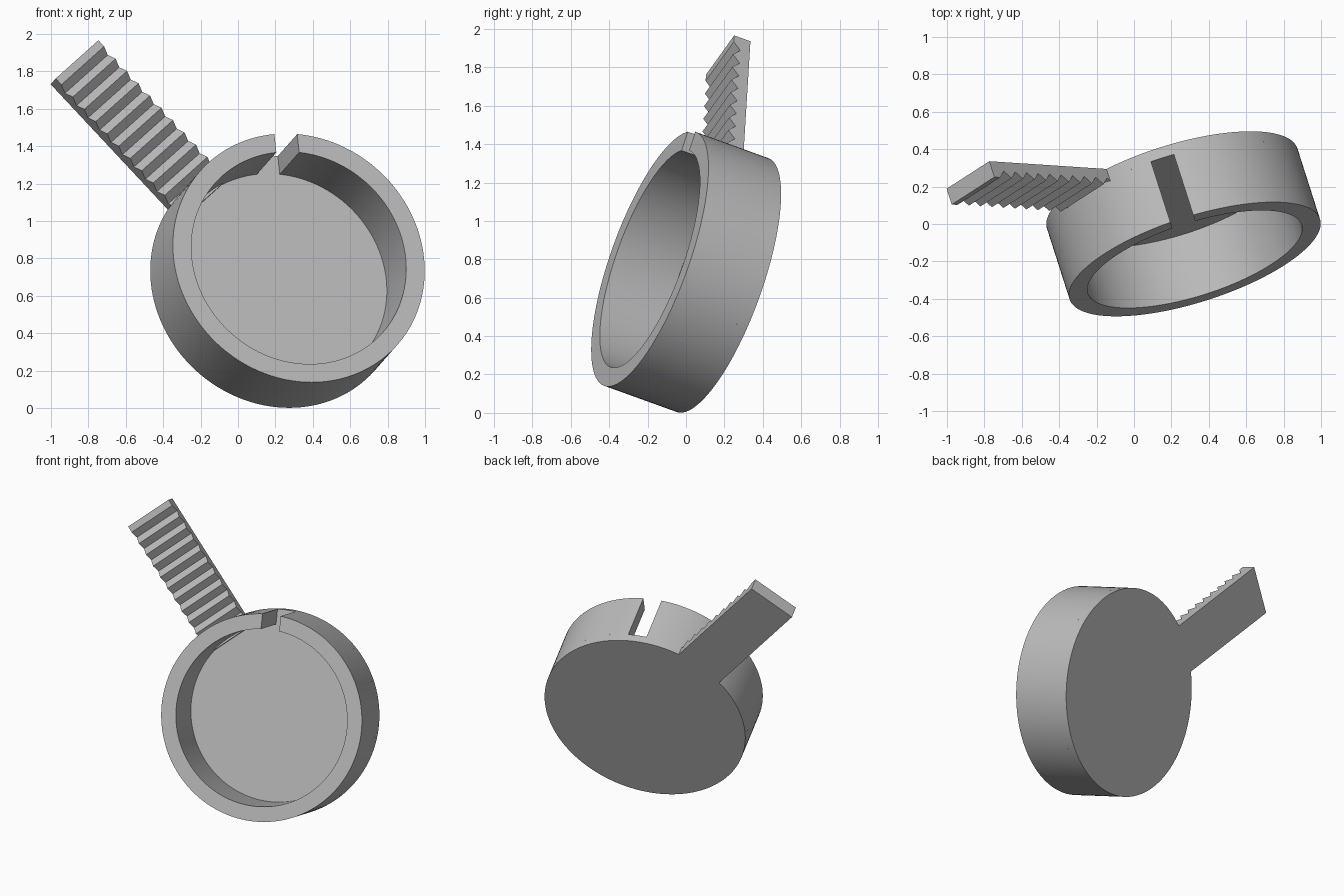
import bpy, bmesh, math
from mathutils import Matrix, Vector

cube = bpy.data.objects.get("Cube")
if cube:
    bpy.data.objects.remove(cube, do_unlink=True)

# Main sizes
R_OUT, R_IN = 0.703, 0.60
HEIGHT, FLOOR = 0.42, 0.06
SLOT_HALF = 0.064
ARM_WIDTH, ARM_THICK, ARM_TIP, ARM_ROOT = 0.34, 0.094, 1.6, 0.585
PITCH, TOOTH_DEPTH, TEETH = 0.09, 0.04, 10
SEGMENTS = 128

# Tilted frame: local z is the cup axis, local y points to the slot
axis = Vector((0.288, -0.9, 0.325)).normalized()
side = Vector((0, 0, 1)).cross(axis).normalized()
up = axis.cross(side)
frame = Matrix((side, up, axis)).transposed().to_4x4()
frame.translation = (0.204, 0.19, 0.666)

grey = bpy.data.materials.new("plain grey")
grey.use_nodes = True
grey.diffuse_color = (0.5, 0.5, 0.5, 1)
grey.node_tree.nodes["Principled BSDF"].inputs["Base Color"].default_value = (0.5, 0.5, 0.5, 1)


def finish(name, bm, matrix):
    bmesh.ops.recalc_face_normals(bm, faces=bm.faces)
    mesh = bpy.data.meshes.new(name)
    bm.to_mesh(mesh)
    bm.free()
    mesh.materials.append(grey)
    obj = bpy.data.objects.new(name, mesh)
    bpy.context.collection.objects.link(obj)
    obj.matrix_world = matrix
    bpy.ops.object.select_all(action='DESELECT')
    obj.select_set(True)
    bpy.context.view_layer.objects.active = obj
    bpy.ops.object.shade_smooth_by_angle(angle=math.radians(30))
    return obj


# Round floor plate
bm = bmesh.new()
bmesh.ops.create_cone(bm, cap_ends=True, segments=SEGMENTS, radius1=R_OUT, radius2=R_OUT,
                      depth=FLOOR, matrix=Matrix.Translation((0, 0, FLOOR / 2)))
finish("cup_floor", bm, frame)

# Ring wall, left open at the parallel-sided slot
bm = bmesh.new()
section = [(R_OUT, FLOOR), (R_OUT, HEIGHT), (R_IN, HEIGHT), (R_IN, FLOOR)]
rings = []
for i in range(SEGMENTS + 1):
    ring = []
    for r, z in section:
        gap = math.asin(SLOT_HALF / r)
        a = gap + (math.tau - 2 * gap) * i / SEGMENTS
        ring.append(bm.verts.new((r * math.sin(a), r * math.cos(a), z)))
    rings.append(ring)
for p, q in zip(rings, rings[1:]):
    for j in range(4):
        k = (j + 1) % 4
        bm.faces.new((p[j], p[k], q[k], q[j]))
bm.faces.new(rings[0])
bm.faces.new(rings[-1])
finish("cup_wall", bm, frame)

# Toothed arm: side profile extruded across its width
profile = [(ARM_ROOT, 0), (ARM_TIP, 0), (ARM_TIP, ARM_THICK)]
for i in range(TEETH):
    valley = ARM_TIP - PITCH * (i + 1)
    profile.append((valley + PITCH / 2, ARM_THICK))
    profile.append((valley, ARM_THICK - TOOTH_DEPTH))
profile += [(valley - PITCH / 2, ARM_THICK), (ARM_ROOT, ARM_THICK)]
bm = bmesh.new()
outline = bm.faces.new([bm.verts.new((x, -ARM_WIDTH / 2, z)) for x, z in profile])
extruded = bmesh.ops.extrude_face_region(bm, geom=[outline])["geom"]
bmesh.ops.translate(bm, vec=(0, ARM_WIDTH, 0),
                    verts=[v for v in extruded if isinstance(v, bmesh.types.BMVert)])
finish("toothed_arm", bm, frame @ Matrix.Rotation(math.radians(129.5), 4, 'Z'))
